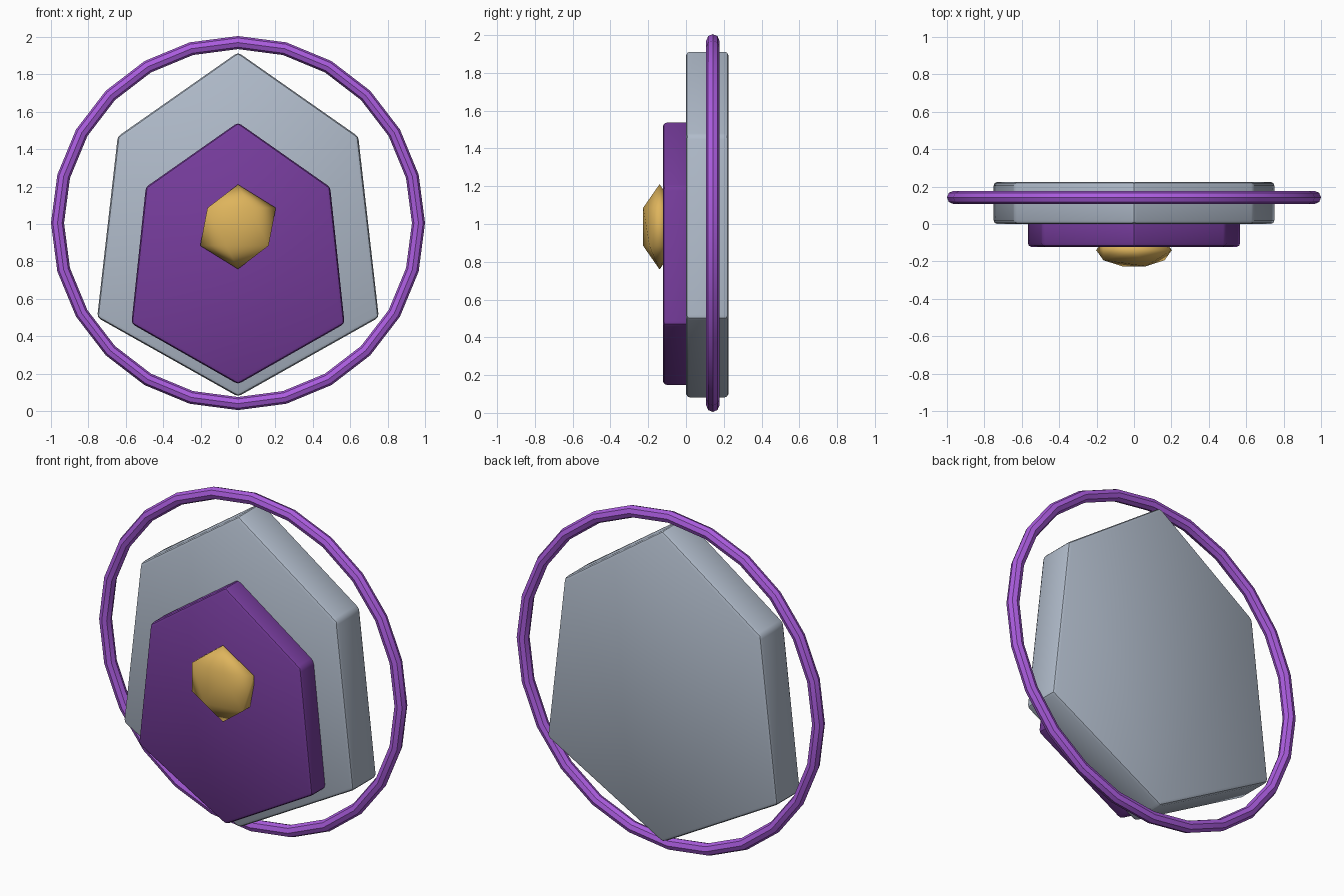
import bpy, bmesh, math

if "Cube" in bpy.data.objects:
    bpy.data.objects.remove(bpy.data.objects["Cube"])


def srgb(r, g, b):
    f = lambda c: c / 12.92 if c <= 0.04045 else ((c + 0.055) / 1.055) ** 2.4
    return (f(r / 255), f(g / 255), f(b / 255), 1)


def material(name, rgb):
    m = bpy.data.materials.new(name)
    m.diffuse_color = srgb(*rgb)
    m.use_nodes = True
    m.node_tree.nodes["Principled BSDF"].inputs["Base Color"].default_value = m.diffuse_color
    return m


silver = material("silver", (176, 187, 202))
deep_purple = material("deep purple", (118, 60, 156))
bright_purple = material("bright purple", (170, 92, 222))
gold = material("gold", (222, 180, 92))


def shade(obj, mat, angle):
    obj.data.materials.append(mat)
    bpy.ops.object.select_all(action='DESELECT')
    obj.select_set(True)
    bpy.context.view_layer.objects.active = obj
    bpy.ops.object.shade_smooth_by_angle(angle=math.radians(angle))


def plate(name, half, y0, y1, mat):
    """Bevelled plate from a half profile (top to bottom), mirrored in x."""
    points = half + [(-x, z) for x, z in reversed(half[1:-1])]
    bm = bmesh.new()
    face = bm.faces.new([bm.verts.new((x, y0, z)) for x, z in points])
    ext = bmesh.ops.extrude_face_region(bm, geom=[face])
    moved = [v for v in ext["geom"] if isinstance(v, bmesh.types.BMVert)]
    bmesh.ops.translate(bm, verts=moved, vec=(0, y1 - y0, 0))
    bmesh.ops.recalc_face_normals(bm, faces=bm.faces)
    bmesh.ops.bevel(bm, geom=bm.edges[:], offset=0.02, segments=2,
                    profile=0.5, affect='EDGES', clamp_overlap=True)
    mesh = bpy.data.meshes.new(name)
    bm.to_mesh(mesh)
    bm.free()
    obj = bpy.data.objects.new(name, mesh)
    bpy.context.collection.objects.link(obj)
    shade(obj, mat, 30)


# Shield body and the raised panel set into its front
plate("shield_body", [(0, 1.918), (0.643, 1.468), (0.753, 0.5), (0, 0.077)],
      0.0, 0.225, silver)
plate("front_panel", [(0, 1.543), (0.493, 1.197), (0.57, 0.467), (0, 0.143)],
      -0.122, 0.04, deep_purple)

# Ring around the shield
bpy.ops.mesh.primitive_torus_add(major_segments=24, minor_segments=8,
                                 major_radius=0.965, minor_radius=0.035,
                                 location=(0, 0.142, 1.005),
                                 rotation=(math.pi / 2, 0, 0))
ring = bpy.context.object
ring.name = "outer_ring"
shade(ring, bright_purple, 40)

# Flattened gem in the middle of the panel
bpy.ops.mesh.primitive_ico_sphere_add(subdivisions=1, radius=0.226,
                                      location=(0, -0.14, 0.985))
gem = bpy.context.object
gem.name = "center_gem"
gem.scale.y = 0.45
shade(gem, gold, 180)
